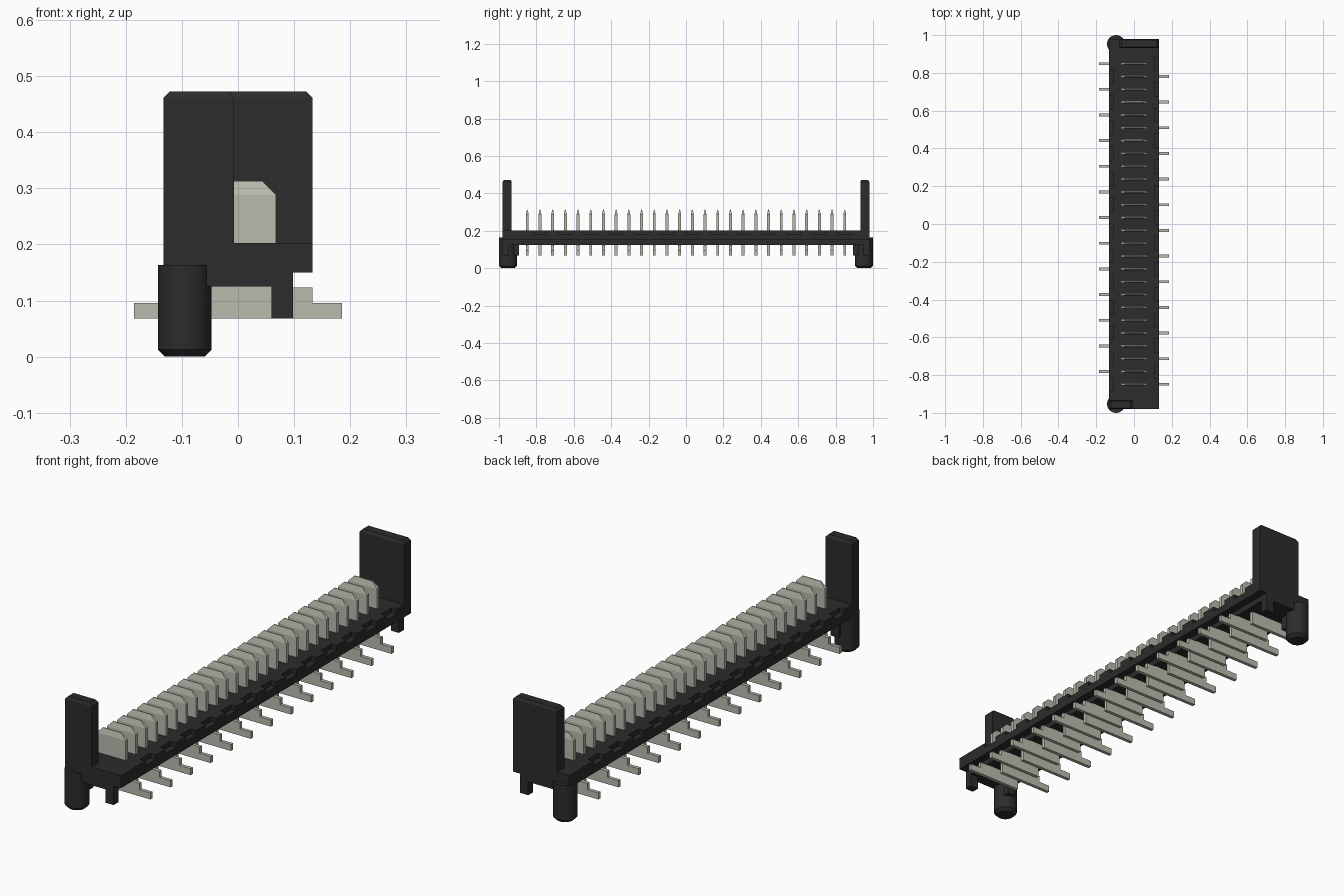
import bpy
import bmesh
from math import pi

if "Cube" in bpy.data.objects:
    bpy.data.objects.remove(bpy.data.objects["Cube"])


def material(name, r, g, b):
    m = bpy.data.materials.new(name)
    m.use_nodes = True
    m.diffuse_color = (r, g, b, 1)
    bsdf = m.node_tree.nodes["Principled BSDF"]
    bsdf.inputs["Base Color"].default_value = (r, g, b, 1)
    bsdf.inputs["Roughness"].default_value = 0.6
    return m


BLACK = material("black plastic", 0.025, 0.025, 0.025)
METAL = material("pale metal", 0.50, 0.50, 0.43)


def finish(bm, name, mat):
    bmesh.ops.recalc_face_normals(bm, faces=bm.faces)
    mesh = bpy.data.meshes.new(name)
    bm.to_mesh(mesh)
    bm.free()
    mesh.materials.append(mat)
    obj = bpy.data.objects.new(name, mesh)
    bpy.context.collection.objects.link(obj)
    return obj


def loft(bm, rings):
    """Join matching closed rings of points and cap both ends."""
    loops = [[bm.verts.new(p) for p in ring] for ring in rings]
    n = len(loops[0])
    for a, b in zip(loops, loops[1:]):
        for i in range(n):
            j = (i + 1) % n
            bm.faces.new((a[i], a[j], b[j], b[i]))
    bm.faces.new(loops[0])
    bm.faces.new(loops[-1])


def rect(x0, x1, y0, y1, z):
    return [(x0, y0, z), (x1, y0, z), (x1, y1, z), (x0, y1, z)]


def box(bm, x0, x1, y0, y1, z0, z1):
    loft(bm, [rect(x0, x1, y0, y1, z0), rect(x0, x1, y0, y1, z1)])


def extrude_y(bm, profile, y0, y1):
    loft(bm, [[(x, y, z) for x, z in profile] for y in (y0, y1)])


PINS = 26
PITCH = 0.0679
END = 0.98
TOP = 0.203
pin_y = [(i - (PINS - 1) / 2) * PITCH for i in range(PINS)]
side_of = [1 if i % 2 == 0 else -1 for i in range(PINS)]

# Base strip with stepped underside and recessed edge ledges
bm = bmesh.new()
half = [(0.108, TOP), (0.108, 0.183), (0.133, 0.183),
        (0.133, 0.15), (0.098, 0.15), (0.098, 0.125)]
extrude_y(bm, half + [(-x, z) for x, z in reversed(half)], -END, END)
finish(bm, "base_strip", BLACK)

# Raised rim on both long edges, broken by a notch opposite each lead
for side, name in ((1, "left_rim"), (-1, "right_rim")):
    bm = bmesh.new()
    start = -END
    for y, s in zip(pin_y, side_of):
        if s != side:
            box(bm, *sorted((side * 0.108, side * 0.133)), start, y - 0.035, 0.183, TOP)
            start = y + 0.035
    box(bm, *sorted((side * 0.108, side * 0.133)), start, END, 0.183, TOP)
    finish(bm, name, BLACK)

# End towers with chamfered tops
for name, x0, x1, s in (("front_tower", -0.133, -0.007, -1), ("back_tower", -0.077, 0.133, 1)):
    y0, y1 = sorted((s * END, s * 0.932))
    c = 0.012
    bm = bmesh.new()
    loft(bm, [rect(x0, x1, y0, y1, 0.16), rect(x0, x1, y0, y1, 0.473 - c),
              rect(x0 + c, x1 - c, y0 + c / 2, y1 - c / 2, 0.473)])
    finish(bm, name, BLACK)

# Locating pegs, feet and small lugs at each end
for s, end in ((-1, "front"), (1, "back")):
    bpy.ops.mesh.primitive_cylinder_add(vertices=40, radius=0.048, depth=0.163,
                                        location=(-0.095, s * 0.952, 0.0815))
    peg = bpy.context.object
    peg.name = end + "_peg"
    peg.data.materials.append(BLACK)
    bm = bmesh.new()
    bm.from_mesh(peg.data)
    rim = [e for e in bm.edges if all(v.co.z < 0 for v in e.verts)]
    bmesh.ops.bevel(bm, geom=rim, offset=0.013, segments=1, affect='EDGES')
    bm.to_mesh(peg.data)
    bm.free()
    bpy.ops.object.shade_smooth_by_angle(angle=pi / 6)

    bm = bmesh.new()
    box(bm, 0.06, 0.098, *sorted((s * END, s * 0.947)), 0.068, 0.13)
    finish(bm, end + "_foot", BLACK)
    bm = bmesh.new()
    box(bm, -0.098, -0.06, *sorted((s * 0.925, s * 0.892)), 0.068, 0.13)
    finish(bm, end + "_lug", BLACK)

# Contact blades with tapered tips, and leads alternating from side to side
blades = bmesh.new()
leads = bmesh.new()
t = 0.0075
for y, s in zip(pin_y, side_of):
    loft(blades, [rect(-0.068, 0.068, y - t, y + t, 0.19),
                  rect(-0.068, 0.068, y - t, y + t, 0.288),
                  rect(-0.043, 0.043, y - 0.002, y + 0.002, 0.313)])
    lead = [(-0.07, 0.068), (0.185, 0.068), (0.185, 0.096),
            (0.133, 0.096), (0.133, 0.123), (0.09, 0.123), (0.09, 0.13), (-0.07, 0.13)]
    extrude_y(leads, [(s * x, z) for x, z in lead], y - t, y + t)
finish(blades, "contact_blades", METAL)
finish(leads, "solder_leads", METAL)
